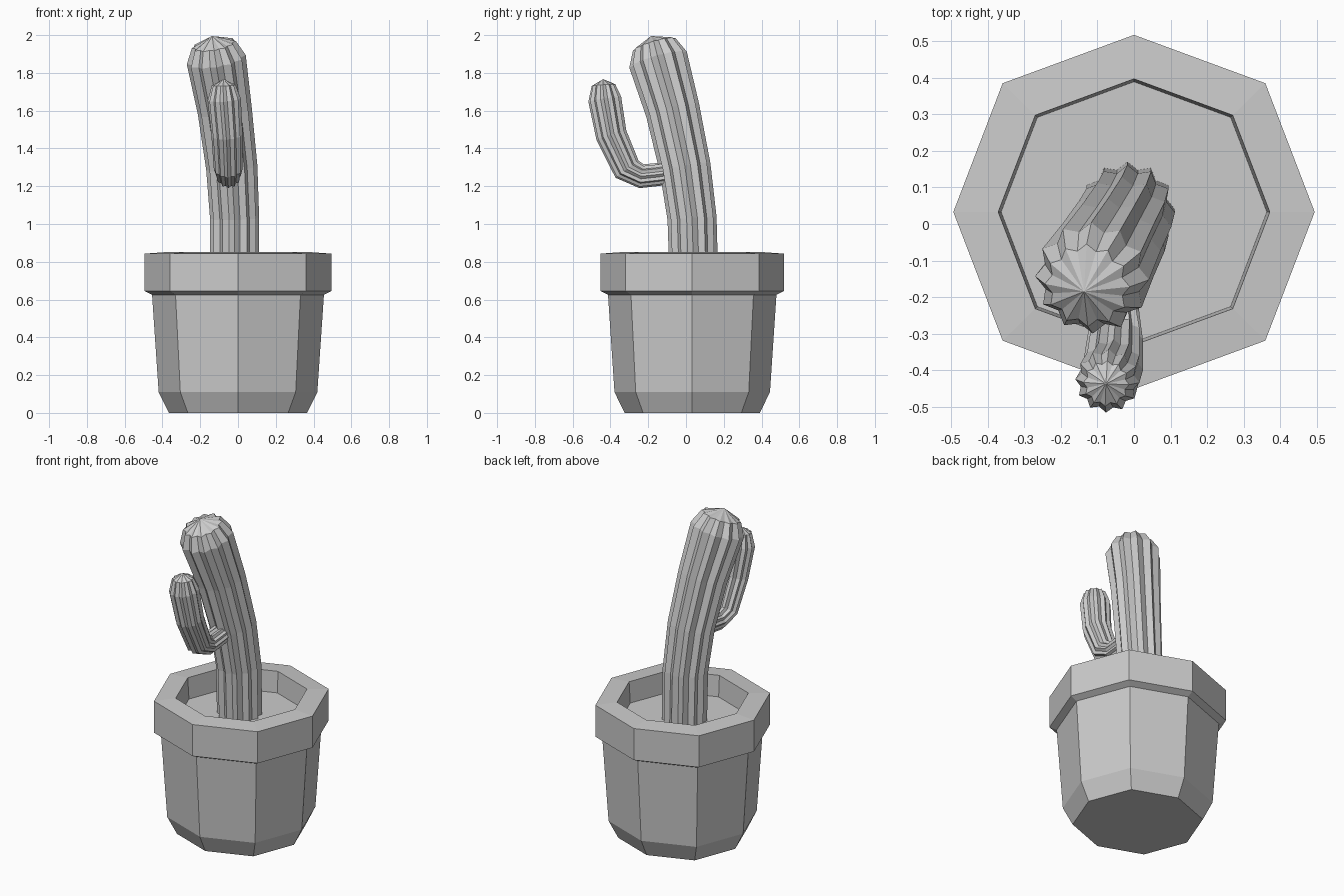
import bpy, bmesh, math
from mathutils import Vector

cube = bpy.data.objects.get("Cube")
if cube:
    bpy.data.objects.remove(cube)

grey = bpy.data.materials.new("plain_grey")
grey.use_nodes = True
COLOR = (0.6, 0.6, 0.6, 1)
grey.diffuse_color = COLOR
grey.node_tree.nodes["Principled BSDF"].inputs["Base Color"].default_value = COLOR


def finish(name, bm):
    bmesh.ops.recalc_face_normals(bm, faces=bm.faces)
    mesh = bpy.data.meshes.new(name)
    bm.to_mesh(mesh)
    bm.free()
    mesh.materials.append(grey)
    obj = bpy.data.objects.new(name, mesh)
    bpy.context.collection.objects.link(obj)
    return obj


def bridge(bm, a, b):
    for i in range(len(a)):
        j = (i + 1) % len(a)
        bm.faces.new((a[i], a[j], b[j], b[i]))


# Pot: eight-sided rings, slightly wider on the diagonals
POT_Y = 0.033


def pot_ring(bm, r, z):
    ring = []
    for i in range(8):
        a = i * math.pi / 4
        s = r * (1.028 if i % 2 else 1)
        ring.append(bm.verts.new((s * math.cos(a), POT_Y + 0.98 * s * math.sin(a), z)))
    return ring


def build_pot():
    profile = [(0.365, 0), (0.42, 0.11), (0.455, 0.625), (0.495, 0.645),
               (0.495, 0.843), (0.372, 0.852), (0.364, 0.72)]
    bm = bmesh.new()
    rings = [pot_ring(bm, r, z) for r, z in profile]
    for a, b in zip(rings, rings[1:]):
        bridge(bm, a, b)
    bm.faces.new(rings[0])
    bm.faces.new(rings[-1])
    finish("pot", bm)


# Cactus stems: star-shaped section swept along a path, closed by a pointed cap
def build_stem(name, path, radii, tip, ribs=12, groove=0.85):
    pts = [Vector(p) for p in path]
    ends = pts + [Vector(tip)]
    bm = bmesh.new()
    side = Vector((1, 0, 0))
    rings = []
    for k, (p, r) in enumerate(zip(pts, radii)):
        t = (ends[k + 1] - ends[max(k - 1, 0)]).normalized()
        side = (side - t * side.dot(t)).normalized()
        up = t.cross(side)
        ring = []
        for i in range(2 * ribs):
            a = i * math.pi / ribs
            s = r * (groove if i % 2 else 1)
            ring.append(bm.verts.new(p + side * s * math.cos(a) + up * s * math.sin(a)))
        rings.append(ring)
    for a, b in zip(rings, rings[1:]):
        bridge(bm, a, b)
    bm.faces.new(rings[0])
    point = bm.verts.new(tip)
    last = rings[-1]
    for i in range(len(last)):
        bm.faces.new((last[i], last[(i + 1) % len(last)], point))
    finish(name, bm)


build_pot()
build_stem("cactus_trunk",
           [(-0.018, 0.042, 0.70), (-0.018, 0.032, 1.03), (-0.033, -0.005, 1.3),
            (-0.07, -0.07, 1.6), (-0.115, -0.148, 1.87), (-0.128, -0.168, 1.95)],
           [0.129, 0.13, 0.136, 0.144, 0.158, 0.118], (-0.137, -0.185, 1.995))
build_stem("cactus_arm",
           [(-0.045, -0.03, 1.28), (-0.047, -0.15, 1.262), (-0.05, -0.235, 1.253),
            (-0.052, -0.312, 1.29), (-0.058, -0.395, 1.47), (-0.073, -0.43, 1.66),
            (-0.076, -0.437, 1.735)],
           [0.06, 0.061, 0.064, 0.076, 0.083, 0.088, 0.063], (-0.077, -0.438, 1.767))
